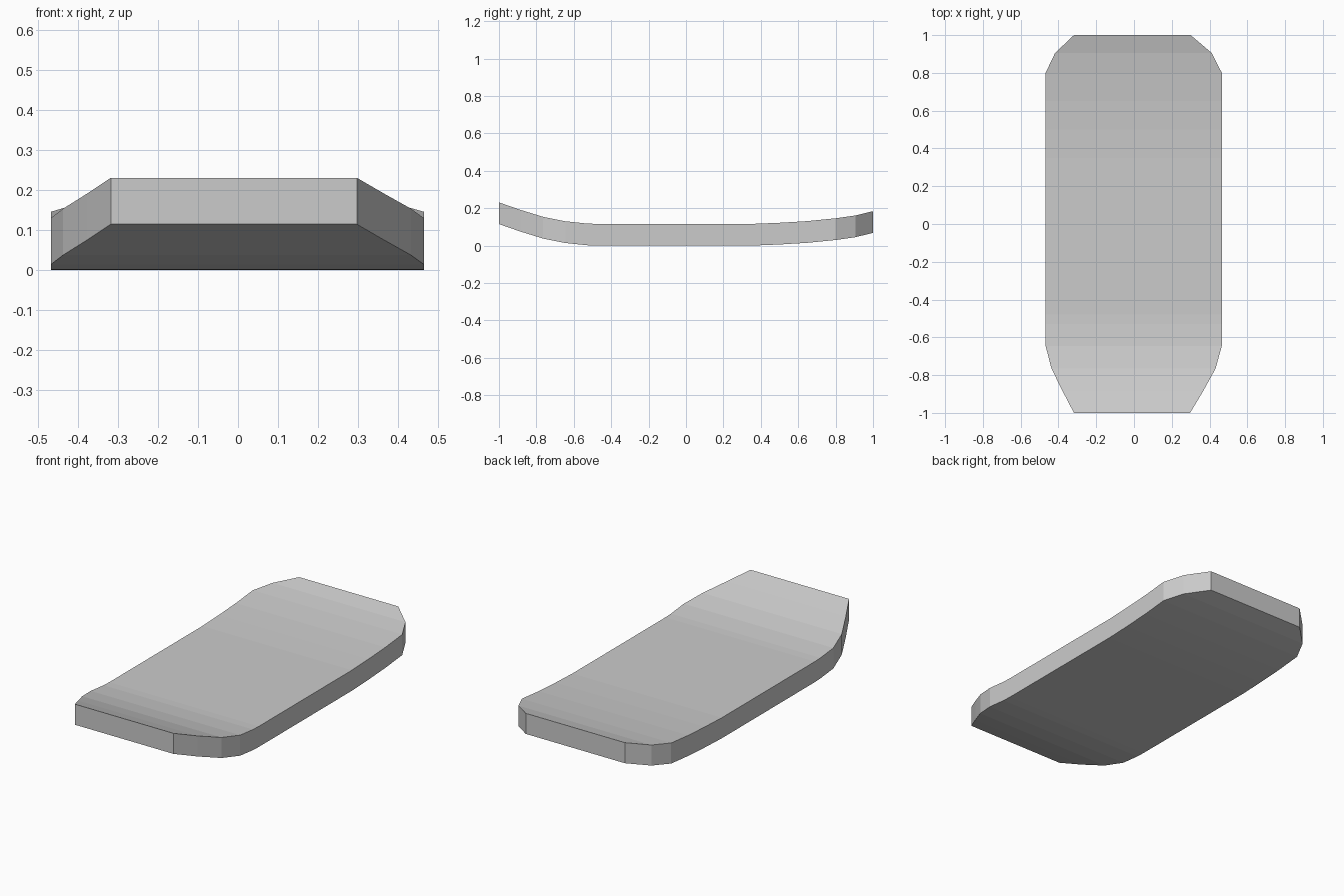
import bpy, bmesh

if "Cube" in bpy.data.objects:
    bpy.data.objects.remove(bpy.data.objects["Cube"])

THICK = 0.116
# Stations along the board: y, left x, right x, underside height
stations = [
    (-1.00, -0.318, 0.297, 0.115),
    (-0.885, -0.378, 0.366, 0.075),
    (-0.765, -0.437, 0.432, 0.038),
    (-0.645, -0.468, 0.465, 0.014),
    (-0.53, -0.468, 0.465, 0.002),
    (-0.48, -0.468, 0.465, 0.0),
    (0.35, -0.468, 0.465, 0.0),
    (0.50, -0.468, 0.465, 0.006),
    (0.65, -0.468, 0.465, 0.015),
    (0.80, -0.468, 0.465, 0.030),
    (0.905, -0.418, 0.412, 0.045),
    (1.00, -0.318, 0.300, 0.068),
]

# Curved deck: loft a rectangular section through the stations
bm = bmesh.new()
rings = []
for y, xl, xr, z in stations:
    corners = [(xl, z), (xr, z), (xr, z + THICK), (xl, z + THICK)]
    rings.append([bm.verts.new((x, y, h)) for x, h in corners])
for a, b in zip(rings, rings[1:]):
    for i in range(4):
        j = (i + 1) % 4
        bm.faces.new((a[i], a[j], b[j], b[i]))

# Nose and tail ends
bm.faces.new(rings[0])
bm.faces.new(rings[-1])
bmesh.ops.recalc_face_normals(bm, faces=bm.faces)

mesh = bpy.data.meshes.new("board_deck")
bm.to_mesh(mesh)
bm.free()
deck = bpy.data.objects.new("board_deck", mesh)
bpy.context.collection.objects.link(deck)
